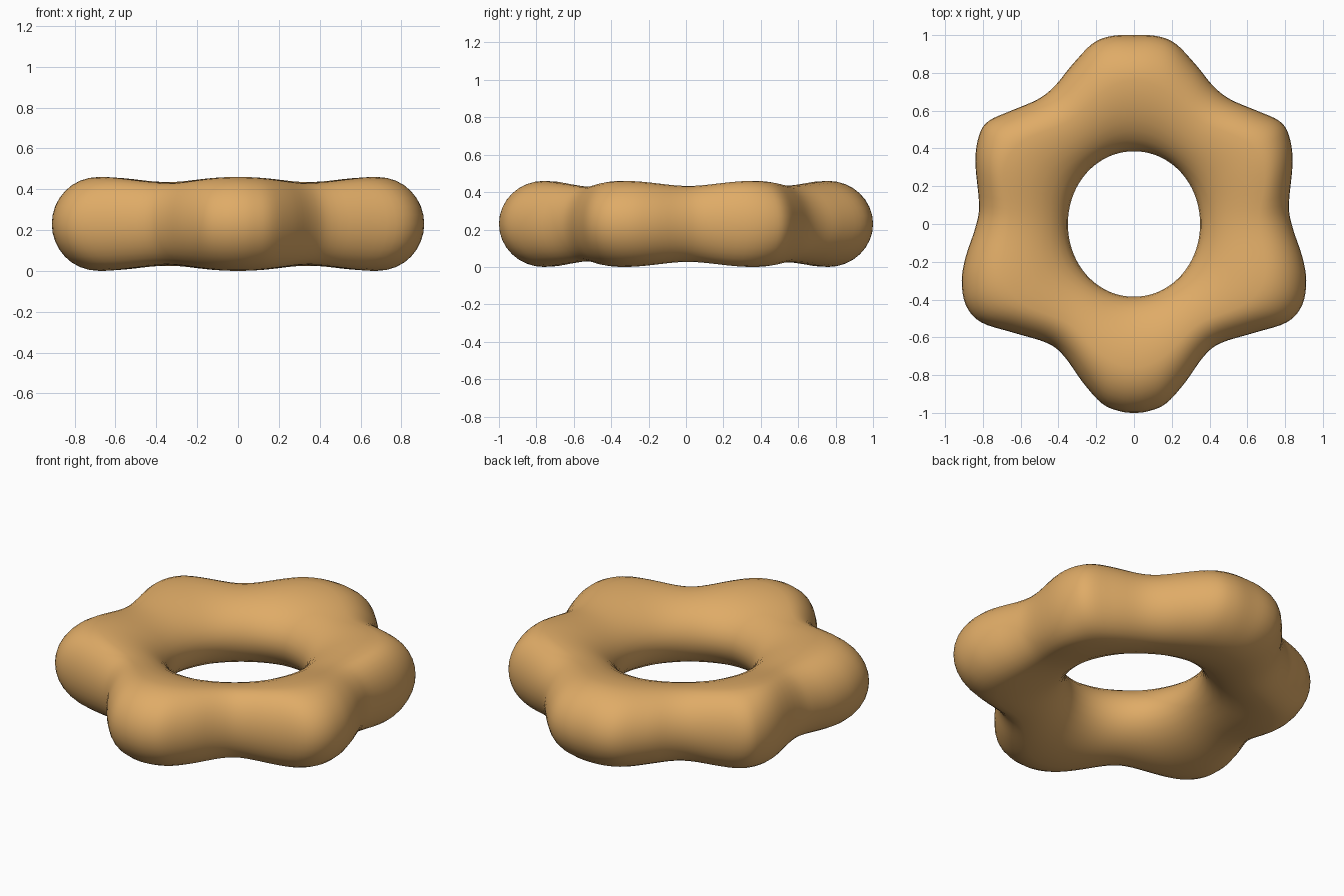
import bpy
import bmesh
import math
from mathutils import Vector

if "Cube" in bpy.data.objects:
    bpy.data.objects.remove(bpy.data.objects["Cube"])

# Right half of the outer outline seen from above, back to front
OUTLINE = [(0, 1.0), (0.12, 0.995), (0.22, 0.955), (0.33, 0.84), (0.42, 0.73),
           (0.51, 0.66), (0.65, 0.60), (0.77, 0.545), (0.82, 0.47), (0.84, 0.33),
           (0.82, 0.10), (0.84, -0.02), (0.89, -0.17), (0.912, -0.30),
           (0.89, -0.43), (0.81, -0.52), (0.64, -0.575), (0.46, -0.63),
           (0.37, -0.70), (0.27, -0.84), (0.17, -0.95), (0.08, -0.99), (0, -1.0)]
# Crest of the ring: angle, radius, half height (lobes and dips alternate)
CREST = [(-90, 0.76, 0.23), (-57, 0.63, 0.20), (-26, 0.75, 0.23), (1, 0.66, 0.203),
         (28, 0.755, 0.23), (58, 0.645, 0.205), (90, 0.76, 0.23)]
MID_Z = 0.23
SIDES = 32
STEPS = 4


def crest(angle):
    """Smoothly blend crest radius and half height between lobes and dips."""
    for (a0, r0, h0), (a1, r1, h1) in zip(CREST, CREST[1:]):
        if angle <= a1 + 1e-4:
            t = min(max((angle - a0) / (a1 - a0), 0), 1)
            t = (1 - math.cos(math.pi * t)) / 2
            return r0 + (r1 - r0) * t, h0 + (h1 - h0) * t
    return CREST[-1][1:]


def smooth_loop(points):
    """Closed Catmull-Rom curve through the points."""
    n = len(points)
    out = []
    for i in range(n):
        a, b, c, d = (Vector(points[(i + k) % n]) for k in (-1, 0, 1, 2))
        for s in range(STEPS):
            t = s / STEPS
            out.append(0.5 * (2 * b + (c - a) * t + (2 * a - 5 * b + 4 * c - d) * t ** 2
                              + (3 * b - a - 3 * c + d) * t ** 3))
    return out


# Mirror the outline, then sweep a rounded section around it
loop = smooth_loop(OUTLINE + [(-x, y) for x, y in reversed(OUTLINE[1:-1])])
bm = bmesh.new()
rings = []
for p in loop:
    outer = p.length
    direction = p / outer
    mid_r, half_h = crest(math.degrees(math.atan2(p.y, abs(p.x))))
    inner = 0.35 + 0.035 * direction.y ** 2
    ring = []
    for k in range(SIDES):
        a = 2 * math.pi * k / SIDES
        c = math.cos(a)
        r = mid_r + c * ((outer - mid_r) if c > 0 else (mid_r - inner))
        ring.append(bm.verts.new((direction.x * r, direction.y * r,
                                  MID_Z + half_h * math.sin(a))))
    rings.append(ring)
for i, ring in enumerate(rings):
    nxt = rings[(i + 1) % len(rings)]
    for k in range(SIDES):
        j = (k + 1) % SIDES
        bm.faces.new((ring[k], ring[j], nxt[j], nxt[k]))
bmesh.ops.recalc_face_normals(bm, faces=bm.faces)
for f in bm.faces:
    f.smooth = True

mesh = bpy.data.meshes.new("lobed_ring")
bm.to_mesh(mesh)
bm.free()
obj = bpy.data.objects.new("lobed_ring", mesh)
bpy.context.collection.objects.link(obj)

# Golden tan dough colour
mat = bpy.data.materials.new("golden_tan")
mat.diffuse_color = (0.74, 0.41, 0.135, 1)
mat.use_nodes = True
mat.node_tree.nodes["Principled BSDF"].inputs["Base Color"].default_value = mat.diffuse_color
mesh.materials.append(mat)
